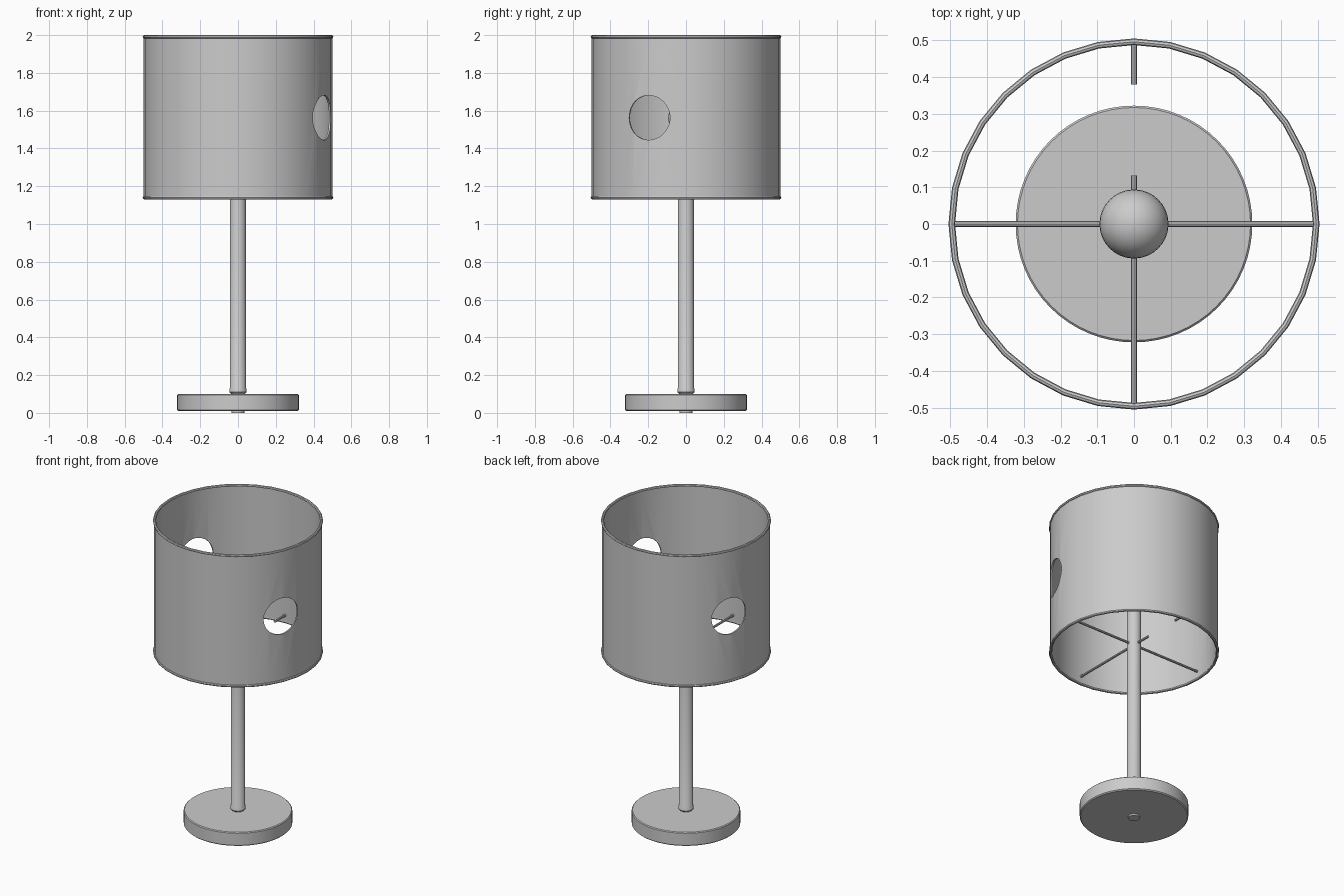
import bpy
import math
from mathutils import Vector

if "Cube" in bpy.data.objects:
    bpy.data.objects.remove(bpy.data.objects["Cube"])


def smooth(ob):
    bpy.ops.object.select_all(action='DESELECT')
    ob.select_set(True)
    bpy.context.view_layer.objects.active = ob
    bpy.ops.object.shade_smooth_by_angle(angle=math.radians(35))


def lathe(name, profile, segs, closed=False):
    """Spin an (r, z) profile round the z axis; open profiles get end caps."""
    n = len(profile)
    verts, faces = [], []
    for i in range(segs):
        a = 2 * math.pi * i / segs
        verts += [(r * math.cos(a), r * math.sin(a), z) for r, z in profile]
    for i in range(segs):
        j = (i + 1) % segs
        for k in range(n if closed else n - 1):
            m = (k + 1) % n
            faces.append((i * n + k, j * n + k, j * n + m, i * n + m))
    if not closed:
        faces.append([i * n for i in reversed(range(segs))])
        faces.append([i * n + n - 1 for i in range(segs)])
    me = bpy.data.meshes.new(name)
    me.from_pydata(verts, [], faces)
    ob = bpy.data.objects.new(name, me)
    bpy.context.collection.objects.link(ob)
    return ob


def rod(name, a, b, radius, segs=8):
    a, b = Vector(a), Vector(b)
    d = b - a
    bpy.ops.mesh.primitive_cylinder_add(
        vertices=segs, radius=radius, depth=d.length, location=(a + b) / 2,
        rotation=d.to_track_quat('Z', 'Y').to_euler())
    ob = bpy.context.object
    ob.name = name
    return ob


# Base disc and pole with a rounded foot
smooth(lathe("base", [(0.316, 0.01), (0.322, 0.016), (0.322, 0.095), (0.317, 0.1)], 64))
smooth(lathe("pole", [(0.035, 0.0), (0.036, 0.1), (0.046, 0.11), (0.046, 0.125),
                      (0.043, 0.13), (0.043, 1.5)], 24))

# Bulb
bpy.ops.mesh.primitive_uv_sphere_add(segments=32, ring_count=16, radius=0.094,
                                     location=(0, 0, 1.56))
bulb = bpy.context.object
bulb.name = "bulb"
smooth(bulb)

# Thin drum shade
shade = lathe("shade", [(0.499, 1.135), (0.499, 1.993), (0.489, 1.993), (0.489, 1.135)],
              32, closed=True)

# Two opposite round holes cut straight through
az = math.radians(-23.5)
axis = Vector((math.cos(az), math.sin(az), 0)) * 0.8
centre = Vector((0, 0, 1.563))
cutter = rod("hole_cutter", centre - axis, centre + axis, 0.118, 40)
cutter.hide_render = True
bpy.context.view_layer.objects.active = shade
mod = shade.modifiers.new("holes", 'BOOLEAN')
mod.operation = 'DIFFERENCE'
mod.solver = 'EXACT'
mod.object = cutter
bpy.ops.object.modifier_apply(modifier=mod.name)
bpy.data.objects.remove(cutter)
smooth(shade)

# Rolled wire rims
for label, z in (("bottom", 1.139), ("top", 1.991)):
    ring = [(0.496 + 0.009 * math.cos(t * math.pi / 4), z + 0.009 * math.sin(t * math.pi / 4))
            for t in range(8)]
    smooth(lathe(label + "_rim", ring, 32, closed=True))

# Spider rods holding the shade; the back one has a gap
Z = 1.185
for name, a, b in (("right_spoke", (0, 0), (0.492, 0)), ("left_spoke", (0, 0), (-0.492, 0)),
                   ("front_spoke", (0, 0), (0, -0.492)), ("back_spoke_inner", (0, 0), (0, 0.132)),
                   ("back_spoke_outer", (0, 0.38), (0, 0.492))):
    smooth(rod(name, (*a, Z), (*b, Z), 0.0075))
